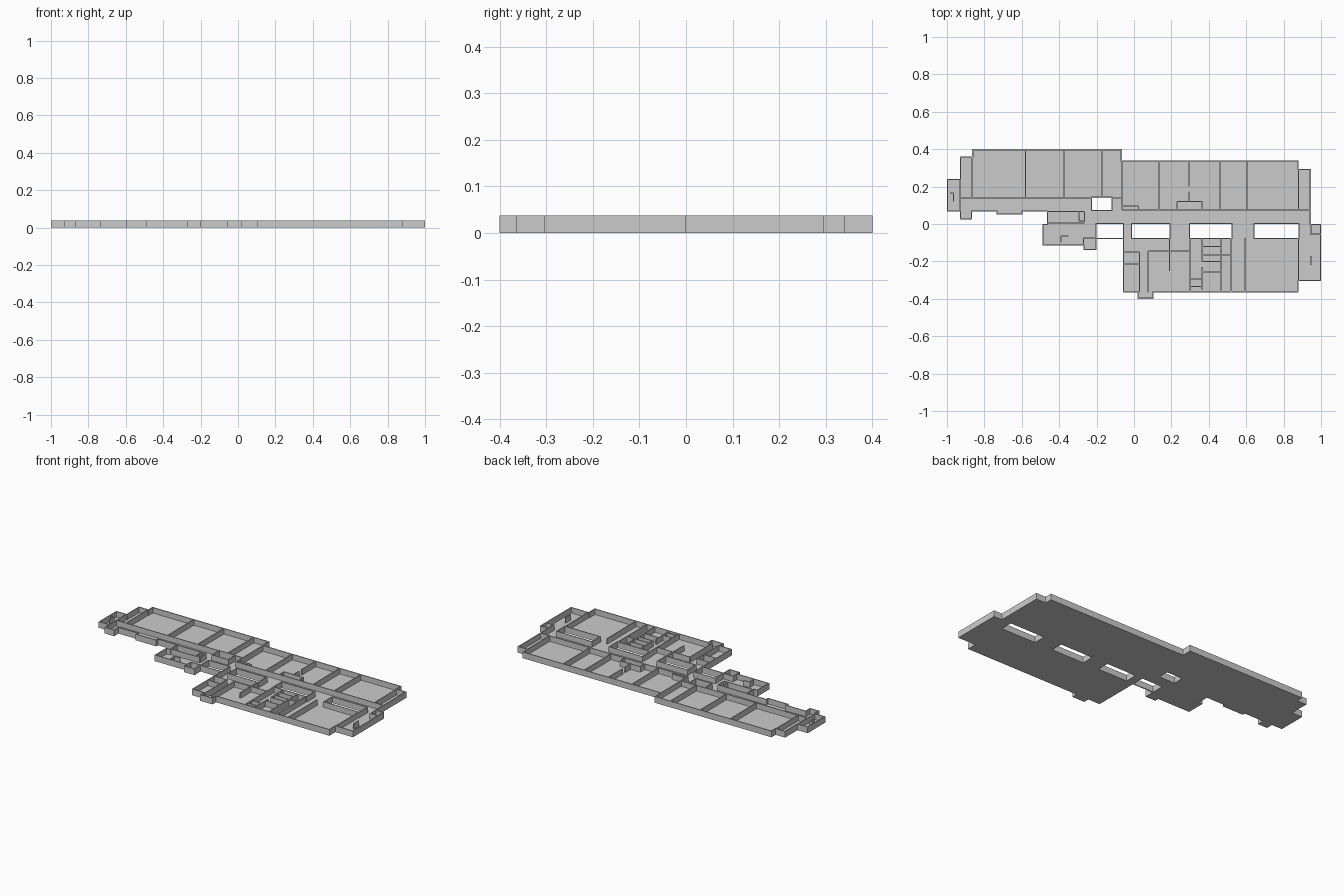
import bpy, bmesh

T = 0.006        # wall thickness
FLOOR = 0.004    # slab thickness
H = 0.038        # wall top

# Footprint wings (x0, x1, y0, y1); the gaps between them are the light wells
WINGS = [
    (-0.865, -0.065, 0.14, 0.40), (-0.93, -0.865, 0.025, 0.36),
    (-1.0, -0.93, 0.067, 0.24), (-0.865, -0.225, 0.067, 0.14),
    (-0.735, -0.595, 0.05, 0.067), (-0.465, -0.225, 0.0, 0.067),
    (-0.49, -0.20, -0.115, 0.0), (-0.27, -0.20, -0.14, -0.115),
    (-0.225, 0.945, 0.0, 0.075), (-0.12, -0.065, 0.075, 0.14),
    (-0.065, 0.88, 0.075, 0.34), (0.88, 0.945, -0.305, 0.295),
    (0.945, 1.0, -0.305, 0.0), (-0.06, 0.88, -0.365, -0.075),
    (0.02, 0.105, -0.40, -0.365), (-0.06, -0.01, -0.075, 0.0),
    (0.19, 0.30, -0.075, 0.0), (0.52, 0.645, -0.075, 0.0),
    (-0.20, -0.06, -0.075 - T, -0.075),
]
# Partitions running along y: (x, y0, y1)
ALONG_Y = [
    (-0.58, 0.14, 0.40), (-0.375, 0.14, 0.40), (-0.17, 0.14, 0.40),
    (-0.065, 0.075, 0.34), (0.135, 0.075, 0.34), (0.295, 0.20, 0.34),
    (0.295, 0.12, 0.175), (0.46, 0.075, 0.34), (0.605, 0.075, 0.34),
    (0.88, 0.075, 0.30), (0.88, -0.365, -0.075), (-0.865, 0.14, 0.36),
    (-0.93, 0.067, 0.24), (0.23, 0.075, 0.12), (0.365, 0.075, 0.12),
    (0.025, 0.075, 0.095), (-0.265, 0.01, 0.067), (-0.295, 0.015, 0.067),
    (0.465, -0.365, -0.075), (0.52, -0.365, -0.075), (0.595, -0.365, -0.075),
    (0.03, -0.365, -0.15), (0.075, -0.365, -0.145), (0.19, -0.25, -0.075),
    (0.30, -0.365, -0.075), (0.365, -0.20, -0.075), (0.365, -0.35, -0.23),
    (0.945, -0.06, 0.0), (0.945, -0.22, -0.17), (-0.27, -0.115, -0.075),
    (-0.965, 0.12, 0.165), (-0.39, -0.10, -0.065),
]
# Partitions running along x: (y, x0, x1)
ALONG_X = [
    (0.14, -0.93, -0.225), (0.14, -0.12, -0.065), (0.075, -0.065, 0.945),
    (0.12, 0.23, 0.365), (0.095, -0.065, 0.025), (0.067, -0.465, -0.265),
    (0.005, -0.49, -0.265), (0.015, -0.295, -0.265),
    (-0.15, -0.06, 0.03), (-0.215, -0.06, 0.03), (-0.145, 0.075, 0.30),
    (-0.12, 0.365, 0.465), (-0.165, 0.365, 0.52), (-0.20, 0.365, 0.465),
    (-0.255, 0.365, 0.465), (-0.295, 0.30, 0.365), (-0.335, 0.30, 0.365),
    (-0.055, 0.945, 1.0), (0.165, -0.985, -0.965), (-0.065, -0.39, -0.35),
    (-0.075, -0.27, -0.20),
]

PARTITIONS = [(x - T / 2, x + T / 2, a, b) for x, a, b in ALONG_Y]
PARTITIONS += [(a, b, y - T / 2, y + T / 2) for y, a, b in ALONG_X]


def in_any(rects, x, y):
    return any(r[0] < x < r[1] and r[2] < y < r[3] for r in rects)


def is_floor(x, y):
    return in_any(WINGS, x, y)


def is_outer_wall(x, y):
    return is_floor(x, y) and not all(
        is_floor(x + i * T, y + j * T) for i in (-1, 0, 1) for j in (-1, 0, 1))


def is_inner_wall(x, y):
    return in_any(PARTITIONS, x, y) and is_floor(x, y) and not is_outer_wall(x, y)


def lines(axis):
    vals = set()
    for r in WINGS:
        for c in r[axis * 2:axis * 2 + 2]:
            vals |= {round(c + k * T, 4) for k in (-1, 0, 1)}
    for r in PARTITIONS:
        vals |= {round(c, 4) for c in r[axis * 2:axis * 2 + 2]}
    return sorted(vals)


XS, YS = lines(0), lines(1)


def extrude_plan(name, test, z0, z1):
    """Fill every plan cell that passes the test and raise it from z0 to z1."""
    bm = bmesh.new()
    verts = {}

    def vert(i, j):
        if (i, j) not in verts:
            verts[i, j] = bm.verts.new((XS[i], YS[j], z0))
        return verts[i, j]

    for i in range(len(XS) - 1):
        for j in range(len(YS) - 1):
            if test((XS[i] + XS[i + 1]) / 2, (YS[j] + YS[j + 1]) / 2):
                bm.faces.new([vert(i, j), vert(i + 1, j), vert(i + 1, j + 1), vert(i, j + 1)])
    ext = bmesh.ops.extrude_face_region(bm, geom=bm.faces[:], use_keep_orig=True)
    for v in ext["geom"]:
        if isinstance(v, bmesh.types.BMVert):
            v.co.z = z1
    bmesh.ops.recalc_face_normals(bm, faces=bm.faces[:])
    mesh = bpy.data.meshes.new(name)
    bm.to_mesh(mesh)
    bm.free()
    bpy.context.collection.objects.link(bpy.data.objects.new(name, mesh))


# Slab, perimeter walls (including light wells) and room partitions
extrude_plan("floor_slab", is_floor, 0.0, FLOOR)
extrude_plan("outer_walls", is_outer_wall, FLOOR, H)
extrude_plan("room_partitions", is_inner_wall, FLOOR, H)
